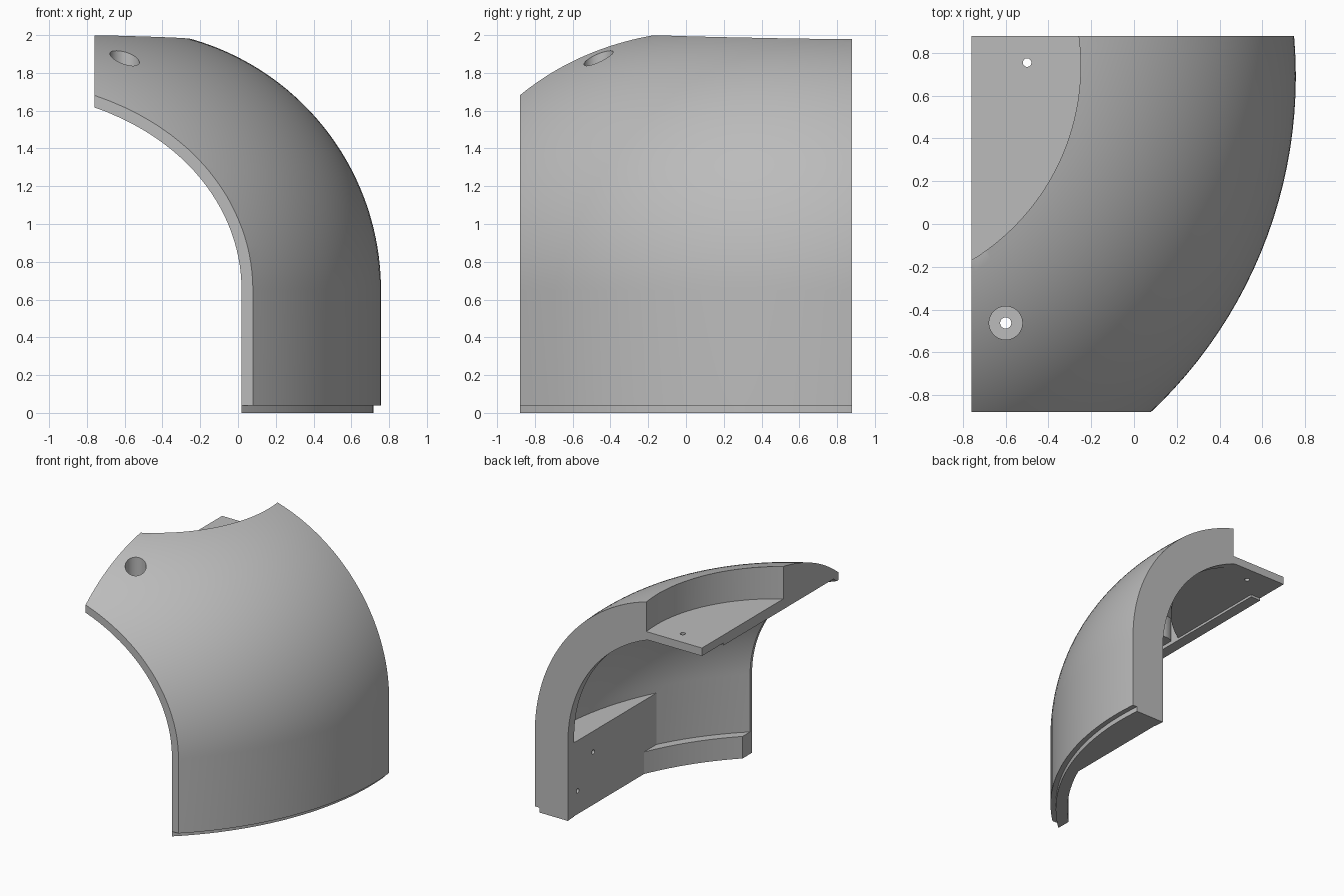
import bpy, bmesh, math
from mathutils import Vector

if "Cube" in bpy.data.objects:
    bpy.data.objects.remove(bpy.data.objects["Cube"])

CX, CY = -1.40, 0.69           # axis of the swept dome
RT, RP, ZC = 0.775, 1.382, 0.65  # arc centre radius, arc radius, spring height
TOP = 1.998

grey = bpy.data.materials.new("mid grey")
grey.diffuse_color = (0.5, 0.5, 0.5, 1)
grey.use_nodes = True
grey.node_tree.nodes["Principled BSDF"].inputs["Base Color"].default_value = grey.diffuse_color


def make(name, bm):
    bmesh.ops.recalc_face_normals(bm, faces=bm.faces)
    me = bpy.data.meshes.new(name)
    bm.to_mesh(me)
    bm.free()
    me.materials.append(grey)
    ob = bpy.data.objects.new(name, me)
    bpy.context.collection.objects.link(ob)
    return ob


def box(x0, x1, y0, y1, z0, z1):
    bm = bmesh.new()
    bmesh.ops.create_cube(bm, size=1)
    for v in bm.verts:
        v.co = Vector(((x0, x1)[v.co.x > 0], (y0, y1)[v.co.y > 0], (z0, z1)[v.co.z > 0]))
    return make("cutter", bm)


def lathe(name, prof, cx=CX, cy=CY, n=160):
    """Solid of revolution about a vertical axis; profile is (radius, z) bottom to top."""
    bm = bmesh.new()
    rings = [[bm.verts.new((cx + r * math.cos(2 * math.pi * i / n),
                            cy + r * math.sin(2 * math.pi * i / n), z))
              for i in range(n)] for r, z in prof]
    for a, b in zip(rings, rings[1:]):
        for i in range(n):
            j = (i + 1) % n
            bm.faces.new((a[i], a[j], b[j], b[i]))
    bm.faces.new(rings[0])
    bm.faces.new(rings[-1])
    return make(name, bm)


def cyl(x, y, r, z0, z1, n=32):
    return lathe("cutter", [(r, z0), (r, z1)], x, y, n)


def dome_profile(offset, start, top, steps=40):
    """Straight wall, then an arc up to a flat top."""
    r = RP - offset
    end = math.asin((top - ZC) / r)
    arc = [(RT + r * math.cos(end * i / steps), ZC + r * math.sin(end * i / steps))
           for i in range(steps + 1)]
    return start + arc


def boolean(ob, cutter, op="DIFFERENCE"):
    m = ob.modifiers.new("cut", "BOOLEAN")
    m.operation, m.solver, m.object = op, "EXACT", cutter
    bpy.context.view_layer.objects.active = ob
    bpy.ops.object.modifier_apply(modifier=m.name)
    bpy.data.objects.remove(cutter)


# outer dome with a recessed lip at the foot, trimmed to a quarter panel
RO = RT + RP
body = lathe("dome_panel", dome_profile(0, [(RO - .04, 0), (RO - .04, .04), (RO, .04)], TOP))
boolean(body, box(-.76, 1.2, -.88, .88, -.5, 2.5), "INTERSECT")

# cavity behind the thin skin
cavity = lathe("cavity", dome_profile(.06, [(RO - .06, -.2)], 1.93))
boolean(cavity, box(-1.0, 1.2, -1.2, .79, -.5, 2.5), "INTERSECT")
boolean(cavity, box(-1.2, -.67, -1.4, 1.0, 1.65, 2.6))           # left flange stays
boolean(cavity, box(.46, 1.3, -1.3, 1.0, -.6, .6))               # mounting block stays
boolean(cavity, cyl(-1.315, .74, 1.2, 1.67, 2.4, 160))           # top tray stays
boolean(cavity, cyl(-.6, -.463, .13, 1.68, 2.4))                 # screw boss stays

# foot ledge stays
ledge = lathe("ledge", [(RO + .2, -.4), (RO + .2, .18)])
boolean(ledge, cyl(CX, CY, RO - .13, -.6, .5, 160))
boolean(cavity, ledge)
boolean(body, cavity)

# opening inside the thicker back flange
back = lathe("back_opening", dome_profile(.297, [(RO - .297, -.3)], 1.67))
boolean(back, box(-1.1, 1.3, .6, 1.2, -.7, 2.7), "INTERSECT")
boolean(body, back)

# arched front edge: the outer outline at the front, moved inwards
pts = []
for r, z in dome_profile(0, [(RO, -.3)], TOP):
    d = r * r - (CY + .88) ** 2
    if d > 0:
        pts.append(Vector((CX + math.sqrt(d), z)))
edge = []
for i, p in enumerate(pts):
    t = (pts[min(i + 1, len(pts) - 1)] - pts[max(i - 1, 0)]).normalized()
    q = p + Vector((-t.y, t.x)) * .06
    if q.x > -.95:
        edge.append(q)
bm = bmesh.new()
outline = [(-1.2, -.3)] + [tuple(q) for q in edge] + [(-1.2, edge[-1].y)]
f = bm.faces.new([bm.verts.new((x, -1.1, z)) for x, z in outline])
ext = bmesh.ops.extrude_face_region(bm, geom=[f])
for v in ext["geom"]:
    if isinstance(v, bmesh.types.BMVert):
        v.co.y = -.35
boolean(body, make("front_arch", bm))

# round recess above the tray
boolean(body, cyl(-1.315, .74, 1.065, 1.735, 2.3, 160))

# screw holes: countersunk dome hole, tray hole, two block holes
boolean(body, cyl(-.6, -.463, .078, 1.74, 2.3))
boolean(body, cyl(-.6, -.463, .026, 1.4, 2.2))
boolean(body, cyl(-.5, .755, .02, 1.5, 1.9))
for y, z in ((.54, .43), (.74, .19)):
    hole = cyl(0, 0, .018, 0, .25)
    hole.rotation_euler = (0, math.pi / 2, 0)
    hole.location = (.38, y, z)
    bpy.context.view_layer.update()
    boolean(body, hole)

bpy.ops.object.select_all(action="DESELECT")
body.select_set(True)
bpy.context.view_layer.objects.active = body
bpy.ops.object.shade_smooth_by_angle(angle=math.radians(20))
